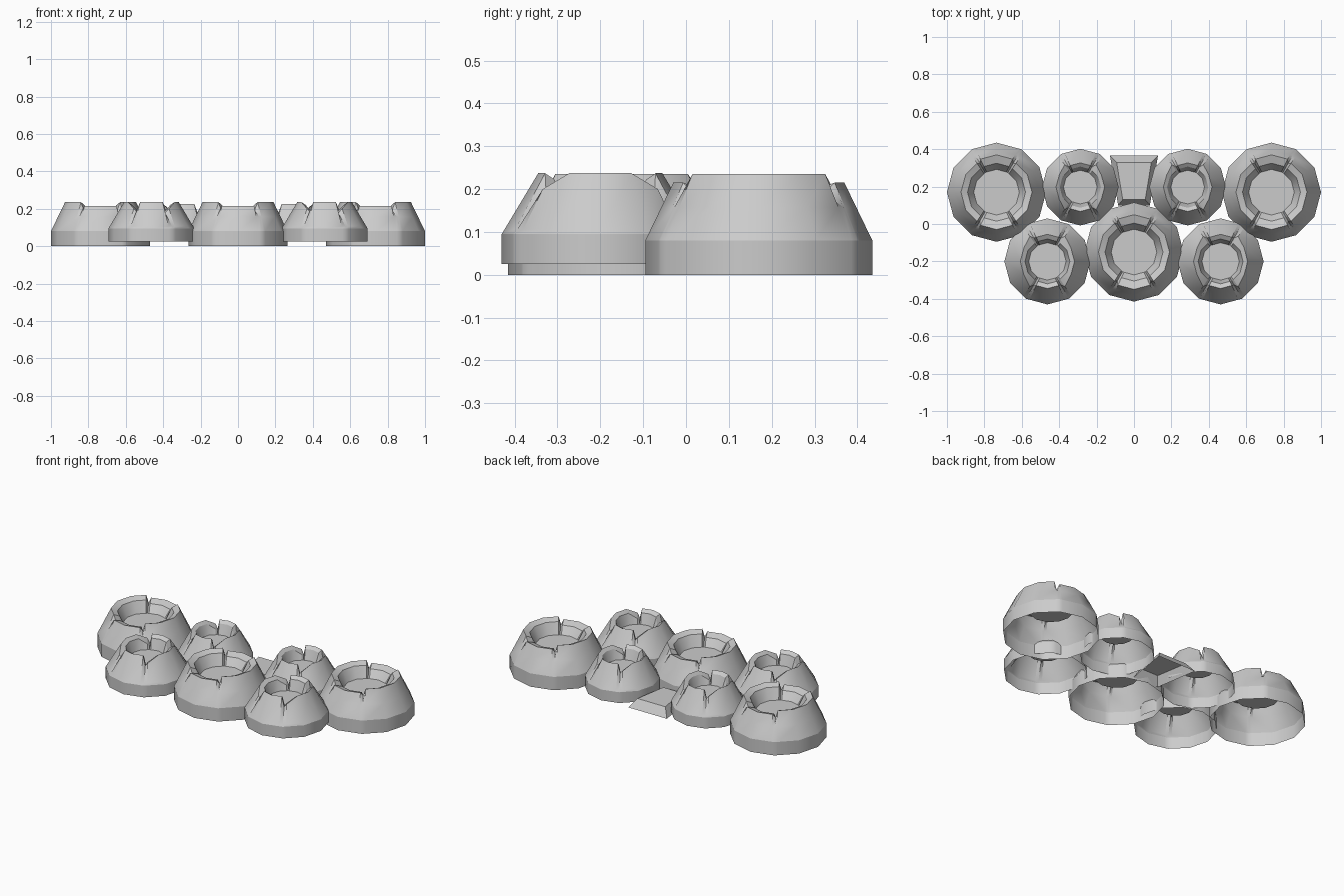
import bpy, bmesh
from math import cos, sin, radians

if "Cube" in bpy.data.objects:
    bpy.data.objects.remove(bpy.data.objects["Cube"])

SIDES = 12


def polygon_radius(r, a):
    # distance to the edge of a 12-sided polygon at angle a
    return r * cos(radians(15)) / cos(radians(a % 30 - 15))


def finish(bm, name):
    bmesh.ops.recalc_face_normals(bm, faces=bm.faces)
    mesh = bpy.data.meshes.new(name)
    bm.to_mesh(mesh)
    bm.free()
    obj = bpy.data.objects.new(name, mesh)
    bpy.context.collection.objects.link(obj)
    return obj


def make_cup(name, x, y, base, z0, z1, r_top, z_flank, z_end, z_edge,
             r_in, r_floor, z_floor, slit, w):
    """Open-bottomed cup: band, slope, slitted rim and recessed floor.
    slit = (how far down the slope it starts, depth height at rim)."""
    # columns around the ring: (angle, rim height, is groove)
    cols = []
    for a in range(0, 360, 30):
        if a in (60, 120, 240, 300):
            end_after = a in (60, 240)
            before, after = (z_edge, z_end) if end_after else (z_end, z_edge)
            cols += [(a - w, before, False), (a, slit[1], True), (a + w, after, False)]
        else:
            cols.append((a, z_end if a in (90, 270) else z_flank, False))

    bm = bmesh.new()
    t = slit[0]
    z_nom = max(z_flank, z_end)
    rings = [[] for _ in range(6)]
    for a, top, groove in cols:
        k = (top - z1) / (z_nom - z1)
        r_rim = base + (r_top - base) * k
        r_low = base + (r_top - base) * t
        z_low = z1 + (z_nom - z1) * t
        if groove:
            r_rim -= 0.035
        profile = [(base, z0), (base, z1), (r_low, z_low), (r_rim, top),
                   (r_in, top - 0.015), (r_floor, z_floor)]
        for ring, (r, z) in zip(rings, profile):
            rr = polygon_radius(r, a)
            ring.append(bm.verts.new((x + rr * cos(radians(a)), y + rr * sin(radians(a)), z)))
    n = len(cols)
    for lo, hi in zip(rings, rings[1:]):
        for i in range(n):
            j = (i + 1) % n
            bm.faces.new((lo[i], lo[j], hi[j], hi[i])).smooth = True
    bm.faces.new(rings[-1])
    # crisp creases around the rings, and along the slits
    for k, ring in enumerate(rings):
        if k == 2:
            continue
        for i in range(n):
            e = bm.edges.get((ring[i], ring[(i + 1) % n]))
            if e:
                e.smooth = False
    for i, (a, top, groove) in enumerate(cols):
        if groove:
            for d in (i - 1, i, (i + 1) % n):
                for k in range(2, 5):
                    bm.edges.get((rings[k][d], rings[k + 1][d])).smooth = False
    return finish(bm, name)


# large cups: middle front and the two outer ends
BIG = dict(base=0.265, z0=0, z1=0.08, r_top=0.19, z_flank=0.235, z_end=0.215,
           z_edge=0.235, r_in=0.155, r_floor=0.122, z_floor=0.155, slit=(0.5, 0.19), w=4)
# front small cups
FRONT = dict(base=0.225, z0=0.025, z1=0.095, r_top=0.145, z_flank=0.237, z_end=0.237,
             z_edge=0.2, r_in=0.12, r_floor=0.1, z_floor=0.16, slit=(0.08, 0.178), w=5)
FRONT.update(base=0.237)
# back small cups
BACK = dict(base=0.205, z0=0.025, z1=0.09, r_top=0.13, z_flank=0.225, z_end=0.225,
            z_edge=0.19, r_in=0.11, r_floor=0.09, z_floor=0.15, slit=(0.08, 0.17), w=5)
FRONT.update(base=0.23)

make_cup("middle_large_cup", 0, -0.15, **BIG)
for s, side in ((-1, "left"), (1, "right")):
    make_cup(side + "_large_cup", s * 0.735, 0.17, **BIG)
    make_cup(side + "_front_small_cup", s * 0.463, -0.2, **FRONT)
    make_cup(side + "_back_small_cup", s * 0.287, 0.197, **BACK)

# low tapered plate at the back, open underneath
bm = bmesh.new()
low = [bm.verts.new((x, y, 0.01)) for x, y in ((-0.085, 0.1), (0.085, 0.1), (0.128, 0.365), (-0.128, 0.365))]
top = [bm.verts.new((x, y, 0.06)) for x, y in ((-0.06, 0.13), (0.06, 0.13), (0.093, 0.33), (-0.093, 0.33))]
for i in range(4):
    j = (i + 1) % 4
    bm.faces.new((low[i], low[j], top[j], top[i]))
bm.faces.new(top)
finish(bm, "back_plate")
